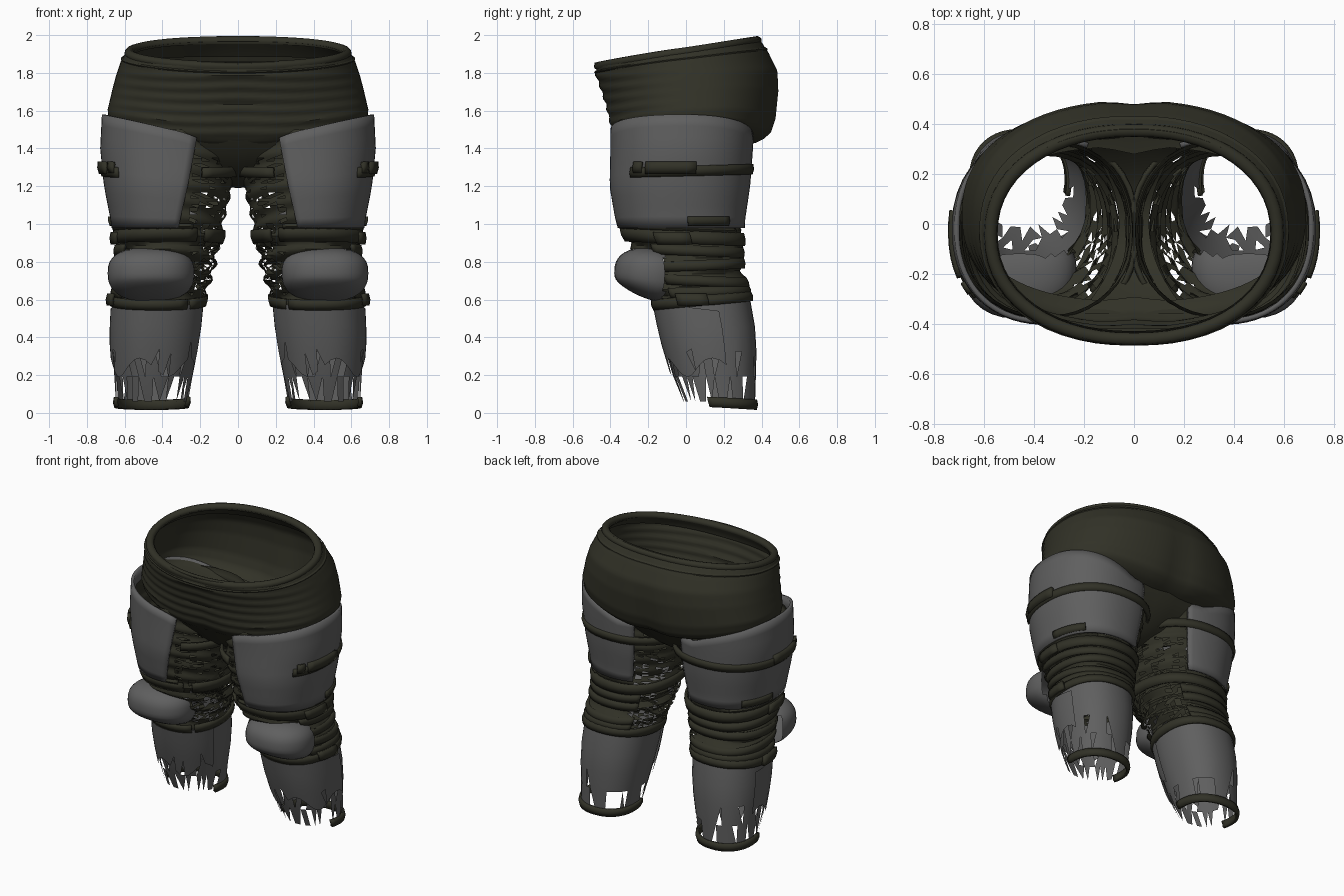
import bpy, bmesh, random
from math import sin, cos, pi, radians

random.seed(4)
if "Cube" in bpy.data.objects:
    bpy.data.objects.remove(bpy.data.objects["Cube"], do_unlink=True)


def material(name, rgb):
    m = bpy.data.materials.new(name)
    m.use_nodes = True
    m.diffuse_color = (*rgb, 1)
    m.node_tree.nodes["Principled BSDF"].inputs["Base Color"].default_value = (*rgb, 1)
    return m


CLOTH = material("dark olive cloth", (0.031, 0.031, 0.02))
PLATE = material("armour grey", (0.115, 0.115, 0.115))

# Leg outline by height: z, inner x, outer x, front y, back y
LEG = [(0.03, 0.27, 0.645, 0.00, 0.365), (0.2, 0.24, 0.655, -0.07, 0.37),
       (0.4, 0.20, 0.67, -0.13, 0.375), (0.6, 0.18, 0.66, -0.17, 0.34),
       (0.75, 0.13, 0.65, -0.22, 0.30), (0.9, 0.10, 0.64, -0.30, 0.29),
       (1.0, 0.08, 0.64, -0.34, 0.28), (1.2, 0.03, 0.68, -0.375, 0.31),
       (1.4, 0.01, 0.70, -0.37, 0.325), (1.6, 0.01, 0.69, -0.37, 0.335)]

# Hip outline by fraction of height: t, half width, front y, back y
HIPS = [(0, 0.62, -0.31, 0.31), (0.04, 0.665, -0.36, 0.40), (0.12, 0.685, -0.385, 0.455),
        (0.25, 0.69, -0.405, 0.48), (0.5, 0.665, -0.43, 0.495), (0.68, 0.645, -0.455, 0.49),
        (0.85, 0.62, -0.48, 0.44), (1, 0.585, -0.48, 0.38)]


def sample(table, k):
    k = min(max(k, table[0][0]), table[-1][0])
    for lo, hi in zip(table, table[1:]):
        if k <= hi[0]:
            f = (k - lo[0]) / (hi[0] - lo[0])
            return [a + (b - a) * f for a, b in zip(lo[1:], hi[1:])]


def power(v, e):
    return (1 if v >= 0 else -1) * abs(v) ** e


def leg_point(a, z, off=0.0):
    x0, x1, y0, y1 = sample(LEG, z)
    x = (x0 + x1) / 2 + ((x1 - x0) / 2 + off) * power(cos(a), 0.9)
    y = (y0 + y1) / 2 + ((y1 - y0) / 2 + off) * power(sin(a), 0.9)
    return x, y, z


def hip_point(a, t, off=0.0):
    w, y0, y1 = sample(HIPS, t)
    top = 1.925 + 0.07 * sin(a)
    low = 1.5 - 0.09 * abs(sin(a)) ** 3
    crease = 0.03 * max(0, 1 - abs(cos(a)) * 7) * (1 - t) * (1 if sin(a) > 0 else 0.6)
    round_off = 0.84 + 0.09 * t
    x = (w + off) * power(cos(a), round_off)
    y = (y0 + y1) / 2 + ((y1 - y0) / 2 + off - crease) * power(sin(a), round_off)
    return x, y, low + t * (top - low)


def finish(name, bm, mat, thick=0.0, mirror=True, angle=35):
    me = bpy.data.meshes.new(name)
    bm.to_mesh(me)
    bm.free()
    ob = bpy.data.objects.new(name, me)
    bpy.context.collection.objects.link(ob)
    me.materials.append(mat)
    if mirror:
        ob.modifiers.new("mirror", 'MIRROR').use_mirror_merge = False
    if thick:
        s = ob.modifiers.new("thickness", 'SOLIDIFY')
        s.thickness, s.offset = thick, -1
    bpy.ops.object.select_all(action='DESELECT')
    bpy.context.view_layer.objects.active = ob
    ob.select_set(True)
    bpy.ops.object.shade_smooth_by_angle(angle=radians(angle))


def sheet(point, a0, a1, cols, rows, tear=None):
    """Surface point(angle, v), v from 0 to 1; tear gives the chance a face is lost."""
    bm = bmesh.new()
    closed = a1 - a0 >= 360
    n = cols if closed else cols + 1
    grid = [[bm.verts.new(point(radians(a0 + (a1 - a0) * j / cols), i / rows))
             for j in range(n)] for i in range(rows + 1)]
    for i in range(rows):
        for j in range(cols):
            k = (j + 1) % n
            bm.faces.new((grid[i][j], grid[i][k], grid[i + 1][k], grid[i + 1][j]))
    if tear:
        bmesh.ops.triangulate(bm, faces=bm.faces[:])
        lost = [f for f in bm.faces if random.random() < tear(f.calc_center_median())]
        bmesh.ops.delete(bm, geom=lost, context='FACES')
    return bm


def band(name, mat, a0, a1, z, height, off=0.03, tilt=0.0, thick=0.02, cols=32):
    """Strap hugging the leg; tilt raises its front."""
    def p(a, v):
        return leg_point(a, z - tilt * sin(a) + (v - 0.5) * height,
                         off + 0.006 * sin(pi * v))
    finish(name, sheet(p, a0, a1, cols, 2), mat, thick)


# Hips with soft folds that sag toward the crotch in front
def hips(a, v):
    front = max(0, -sin(a))
    fold = 0.005 * sin(v * 46 + 5 * abs(cos(a))) * front * min(1, v * 5)
    return hip_point(a, v, fold)


finish("hips", sheet(hips, 0, 360, 72, 32), CLOTH, mirror=False)


# Rolled waistband with a short inner lip
def waistband(a, v):
    ang = -0.7 + v * 4.6
    x, y, z = hip_point(a, 0.965, -0.018 + 0.026 * cos(ang))
    return x, y, z + 0.024 * sin(ang) - 0.004


finish("waistband", sheet(waistband, 0, 360, 56, 8), CLOTH, mirror=False, angle=60)
finish("waist_seam", sheet(lambda a, v: hip_point(a, 0.87 + 0.03 * v, 0.006 * sin(pi * v) + 0.003),
                           0, 360, 56, 2), CLOTH, mirror=False)
finish("waist_lip", sheet(lambda a, v: hip_point(a, 0.95 - 0.14 * v, -0.05 + 0.03 * v),
                          0, 360, 56, 3), CLOTH, mirror=False)

# Crotch gusset: a narrow curved saddle strip between the legs
bm = bmesh.new()
strips = []
for i in range(17):
    f = i / 16
    y = -0.36 + 0.72 * f
    drop = 0.25 * sin(pi * f) ** 0.8
    w = 0.06 + 0.16 * abs(2 * f - 1) ** 2
    strips.append([bm.verts.new((w * k, y, 1.44 - drop + abs(w * k) * 0.1)) for k in (-1, -0.4, 0, 0.4, 1)])
for p, q in zip(strips, strips[1:]):
    for j in range(4):
        bm.faces.new((p[j], q[j], q[j + 1], p[j + 1]))
finish("crotch_gusset", bm, CLOTH, mirror=False)


# Cloth legs, wrinkled, torn on the inner side and open behind the knee pads
def cloth_leg(a, v):
    z = 0.57 + 0.93 * v
    knee = max(0, 1 - abs(z - 0.78) / 0.3)
    fold = (0.007 + 0.009 * knee) * sin(z * 72 + 2.5 * sin(a) + 1.5 * cos(2 * a))
    return leg_point(a, z, fold)


def cloth_tear(c):
    if c.x > 0.28 and c.y < -0.12 and 0.64 < c.z < 0.84:
        return 1.0
    if c.x < 0.25 and 0.62 < c.z < 1.36:
        return 0.28 if c.z < 1 else 0.18
    return 0.0


finish("cloth_legs", sheet(cloth_leg, 0, 360, 40, 56, cloth_tear), CLOTH, angle=40)


# Thigh plates: outer shell open on the inner side, front edge slanting outwards
def thigh_plate(a, v):
    top = 1.43 + 0.15 * max(0, cos(a * (0.78 if a < 0 else 0.95))) ** 0.7
    narrow = 1 - 0.11 * (1 - v) if a < 0 else 1
    return leg_point(a * narrow, 0.98 + v * (top - 0.98), 0.03)


finish("thigh_plates", sheet(thigh_plate, -109, 115, 40, 10), PLATE, 0.02)

# Thigh straps run from the outer buckle round the back to the inner front
band("thigh_straps", CLOTH, -42, 245, 1.28, 0.055, 0.038, -0.01)
band("thigh_buckles", CLOTH, -26, 10, 1.298, 0.065, 0.05, cols=6, thick=0.03)
band("thigh_strap_ends", CLOTH, -38, -30, 1.30, 0.06, 0.046, cols=2)
band("thigh_lower_pads", CLOTH, 5, 45, 1.015, 0.05, 0.04, cols=8)

# Knee straps and gathered cloth rolls behind the knee
band("upper_knee_straps", CLOTH, -118, 230, 0.93, 0.07, 0.022, 0.012)
band("upper_knee_rims", CLOTH, -112, 60, 0.975, 0.03, 0.02, 0.012)
for i, z in enumerate((0.86, 0.78, 0.70, 0.64)):
    band(f"knee_roll_{i + 1}", CLOTH, -35, 130, z, 0.055, 0.012, 0.012 * (-1) ** i)
band("lower_knee_straps", CLOTH, -125, 230, 0.595, 0.055, 0.015, -0.025)
for label, z in (("upper", 0.925), ("lower", 0.6)):
    band(f"{label}_knee_buckles", CLOTH, -25, 5, z, 0.065, 0.035, cols=4)

# Knee pads: boxy open-backed domes whose underside slopes back to the shin
bm = bmesh.new()
bmesh.ops.create_uvsphere(bm, u_segments=32, v_segments=18, radius=1)
bmesh.ops.delete(bm, geom=[v for v in bm.verts if v.co.y > 0.5], context='VERTS')
for v in bm.verts:
    x, y, z = power(v.co.x, 0.75), power(v.co.y, 0.9), power(v.co.z, 0.75)
    slope = 0.06 * y * abs(z) if z < 0 else 0
    v.co = (0.46 + 0.23 * x, -0.21 + 0.17 * y + 0.03 * x * x, 0.74 + 0.135 * z - slope)
finish("knee_pads", bm, PLATE, angle=50)


# Shins, ragged toward the bottom
def shin_tear(c):
    front = 1.0 if c.y < 0.12 else 0.4
    return max(0, min(0.75, (0.34 - c.z) * 2.8)) * front


finish("shins", sheet(lambda a, v: leg_point(a, 0.06 + 0.53 * v), 0, 360, 36, 4, shin_tear), PLATE)


# Raised shin guards with a curved upper edge over the front and outer side
def shin_guard(a, v):
    top = 0.57 - 0.04 * max(0, sin(a + 0.8)) ** 2
    low = 0.24 + 0.05 * cos(a * 5)
    return leg_point(a, low + v * (top - low), 0.012)


finish("shin_guards", sheet(shin_guard, -160, 15, 24, 3, shin_tear), PLATE)

# Ankle cuffs around the back half
band("ankle_cuffs", CLOTH, -15, 195, 0.055, 0.055, 0.01, 0.012, cols=24)
